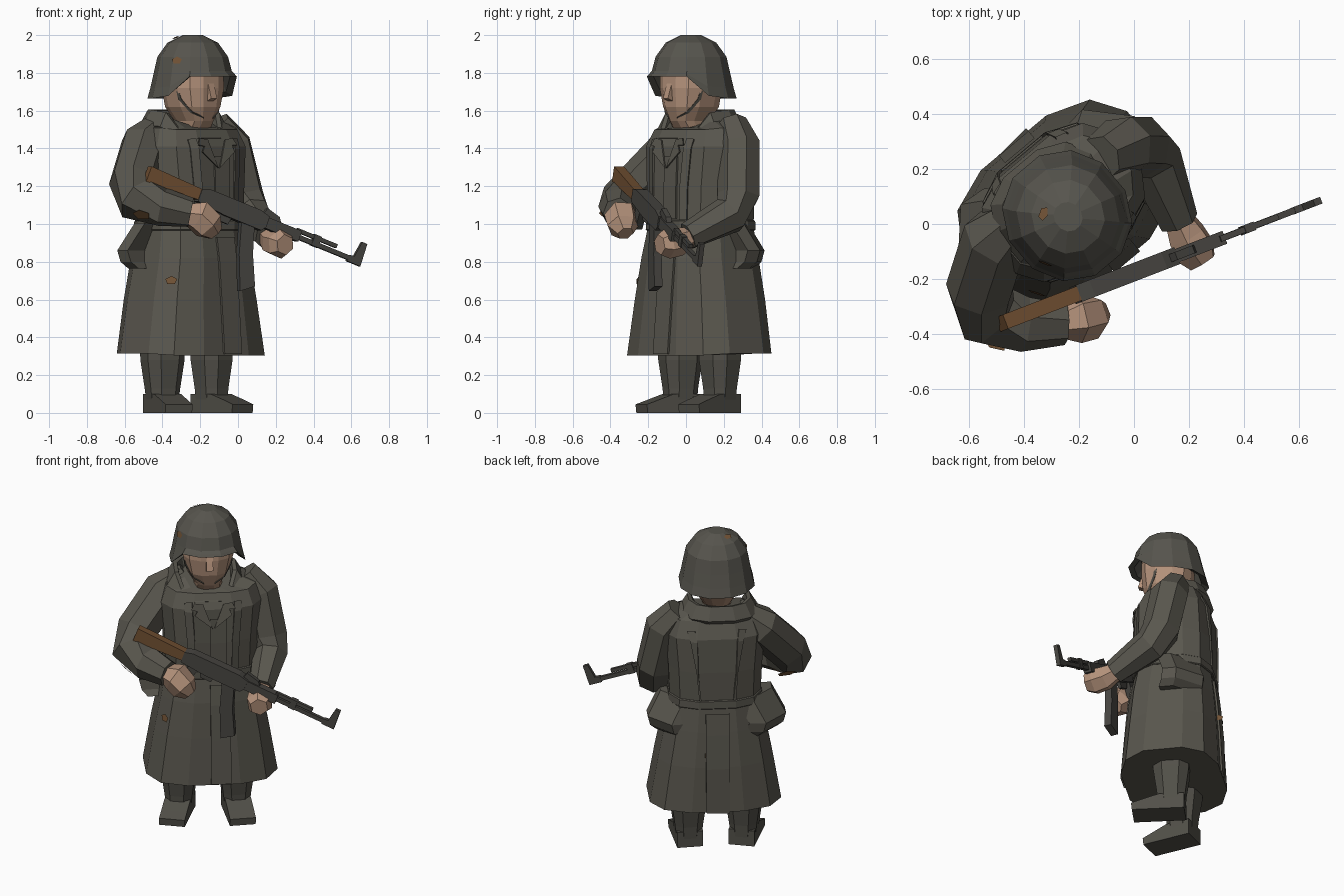
import bpy, bmesh, math
from mathutils import Vector, Matrix

if "Cube" in bpy.data.objects:
    bpy.data.objects.remove(bpy.data.objects["Cube"])


def mat(name, r, g, b):
    m = bpy.data.materials.new(name)
    m.diffuse_color = (r, g, b, 1)
    m.use_nodes = True
    m.node_tree.nodes["Principled BSDF"].inputs["Base Color"].default_value = m.diffuse_color
    return m


COAT = mat("coat_grey", .100, .094, .076)
TRIM = mat("dark_trim", .070, .066, .055)
HELM = mat("helmet_grey", .094, .090, .075)
STEEL = mat("gun_steel", .064, .061, .054)
WOOD = mat("wood", .165, .080, .032)
SKIN = mat("skin", .46, .29, .20)
SHADE = mat("skin_shade", .39, .245, .165)
DIRT = mat("dirt", .165, .085, .036)
BOOT = mat("boot_grey", .084, .080, .066)

# Body frame: the figure is turned 40 degrees about its own axis
BODY = Matrix.Translation((-.25, .07, 0)) @ Matrix.Rotation(math.radians(40), 4, 'Z')
HEAD = BODY @ Matrix.Translation((-.02, -.01, 0))
IDENT = Matrix.Identity(4)


def finish(name, bm, mats, M=IDENT):
    bm.transform(M)
    bmesh.ops.recalc_face_normals(bm, faces=bm.faces)
    me = bpy.data.meshes.new(name)
    bm.to_mesh(me)
    bm.free()
    for m in mats:
        me.materials.append(m)
    ob = bpy.data.objects.new(name, me)
    bpy.context.collection.objects.link(ob)
    return ob


def skin_rings(bm, rings, caps=True):
    n = len(rings[0])
    vs = [[bm.verts.new(p) for p in r] for r in rings]
    for a, b in zip(vs, vs[1:]):
        for i in range(n):
            bm.faces.new((a[i], a[(i + 1) % n], b[(i + 1) % n], b[i]))
    if caps:
        bm.faces.new(vs[0])
        bm.faces.new(vs[-1])


def loft(name, rows, m, M=BODY, n=12, power=.8, caps=True):
    """rows: z, half width, half depth, y centre, z shift at the front"""
    rings = []
    for z, a, b, cy, dz in rows:
        ring = []
        for i in range(n):
            t = (i + .5) * 2 * math.pi / n
            s, c = math.sin(t), math.cos(t)
            w = min(1, max(0, (c - .2) / .5))
            ring.append((a * math.copysign(abs(s) ** power, s),
                         cy - b * math.copysign(abs(c) ** power, c), z + dz * w))
        rings.append(ring)
    bm = bmesh.new()
    skin_rings(bm, rings, caps)
    return finish(name, bm, [m], M)


def tube(name, path, m, n=7):
    """path: x, y, z, radius"""
    pts = [Vector(p[:3]) for p in path]
    rings = []
    for i, p in enumerate(pts):
        d = (pts[min(i + 1, len(pts) - 1)] - pts[max(i - 1, 0)]).normalized()
        side = d.cross(Vector((.55, -.6, .3))).normalized()
        up = side.cross(d)
        rings.append([p + path[i][3] * (math.cos(k * math.tau / n) * side
                                        + math.sin(k * math.tau / n) * up) for k in range(n)])
    bm = bmesh.new()
    skin_rings(bm, rings)
    return finish(name, bm, [m])


def prism(name, pts, width, m, M, y=0):
    """side profile in x, z given thickness along y"""
    bm = bmesh.new()
    skin_rings(bm, [[(p, y + s * width / 2, q) for p, q in pts] for s in (-1, 1)])
    return finish(name, bm, [m], M)


def ribbon(name, pts, width, m, target, off=.006, side=Vector((1, 0, 0))):
    """flat strap laid on the target surface; points in the body frame"""
    bpy.context.view_layer.update()
    bm = bmesh.new()
    prev = None
    for p in pts:
        pair = []
        for s in (-1, 1):
            _, loc, nor, _ = target.closest_point_on_mesh(
                BODY @ (Vector(p) + side * s * width / 2))
            pair += [bm.verts.new(loc + nor * off), bm.verts.new(loc - nor * .01)]
        if prev:
            a, b = prev, pair
            for i, j in ((0, 2), (2, 3), (3, 1), (1, 0)):
                bm.faces.new((a[i], a[j], b[j], b[i]))
        prev = pair
    return finish(name, bm, [m])


def plate(name, pts, m, target, off=.012):
    """thin shaped plate laid on the target; points in the body frame"""
    bpy.context.view_layer.update()
    outer, inner = [], []
    for p in pts:
        _, loc, nor, _ = target.closest_point_on_mesh(BODY @ Vector(p))
        outer.append(loc + nor * off)
        inner.append(loc + nor * (off - .009))
    bm = bmesh.new()
    skin_rings(bm, [inner, outer])
    return finish(name, bm, [m])


def blotch(name, p, r, target, off=.005):
    """small dirt mark lying on the target, world point"""
    bpy.context.view_layer.update()
    _, loc, nor, _ = target.closest_point_on_mesh(Vector(p))
    q = nor.to_track_quat('Z', 'Y').to_matrix().to_4x4()
    bm = bmesh.new()
    bmesh.ops.create_circle(bm, cap_ends=True, radius=r, segments=5)
    finish(name, bm, [DIRT], Matrix.Translation(loc + nor * off) @ q @ Matrix.Diagonal((1, .7, 1, 1)))


# Long coat
coat = loft("coat", [(.315, .40, .30, 0, -.01), (.60, .35, .28, .005, 0), (.82, .305, .26, .005, 0),
                     (.98, .275, .235, .01, 0), (1.2, .285, .235, .01, 0), (1.41, .305, .225, .01, 0),
                     (1.51, .27, .18, .01, -.01), (1.56, .16, .14, .01, -.05)], COAT, power=.7)
loft("belt", [(.965, .280, .240, .01, 0), (.97, .285, .245, .01, 0),
              (1.015, .283, .243, .01, 0), (1.02, .277, .237, .01, 0)], COAT, power=.7)
loft("collar", [(1.52, .15, .14, 0, -.08), (1.60, .165, .16, .01, -.11), (1.605, .19, .18, .01, -.12),
                (1.525, .235, .21, .015, -.07), (1.50, .22, .19, .015, -.07)],
     COAT, BODY @ Matrix.Translation((-.03, 0, 0)))
ribbon("front_overlap", [(.04, -.4, z) for z in (.32, .6, .82, .96)], .12, COAT, coat, .012)
ribbon("chest_overlap", [(.03, -.3, z) for z in (1.03, 1.2, 1.36)], .10, COAT, coat, .01)
pleat = ribbon("back_pleat", [(0, .45, z) for z in (.32, .6, .82, .96)], .14, COAT, coat, .012)
for s, side, out in ((-1, "right", .02), (1, "left", 0)):
    plate(side + "_lapel", [(s * x, -.3, z) for x, z in
          ((.005, 1.30), (.11, 1.385), (.095, 1.42), (.16, 1.44), (.12, 1.50), (.06, 1.49))],
          COAT, coat, .02)
    ribbon(side + "_front_strap", [(s * .16, -.3, 1.02), (s * .165, -.3, 1.2),
                                   (s * .17, -.27, 1.4), (s * .16, -.22, 1.47)], .05, COAT, coat, .01)
    ribbon(side + "_back_strap", [(s * .12, .35, 1.02), (s * .14, .35, 1.2),
                                  (s * .16, .3, 1.4), (s * .16, .22, 1.47)], .05, COAT, coat, .01)
    # Hip bag wrapped round the back corner, widest below the middle
    bm = bmesh.new()
    skin_rings(bm, [[(s * (x + out - d), y + out - d * .6, z) for x, y in
                     ((.40, 0), (.40, .085), (.27, .225), (.17, .215), (.2, .02))]
                    for z, d in ((.765, .05), (.80, .015), (.86, 0), (1.005, .08))])
    finish(side + "_hip_bag", bm, [COAT], BODY)

# Sleeves and hands
sleeve = tube("right_sleeve", [(-.40, .04, 1.53, .075), (-.50, -.05, 1.42, .125), (-.56, -.24, 1.22, .125),
                               (-.53, -.33, 1.13, .125), (-.40, -.36, 1.09, .105), (-.25, -.36, 1.06, .08)], COAT)
# Dirty underside of the elbow
sleeve.data.materials.append(DIRT)
low = [f for f in sleeve.data.polygons if f.center.x < -.44]
min(low, key=lambda f: f.center.z).material_index = 1
blotch("elbow_front_mark", (-.52, -.47, 1.03), .055, sleeve, .007)
blotch("elbow_back_mark", (-.63, -.18, .98), .06, sleeve, .007)
tube("left_sleeve", [(-.12, .24, 1.53, .085), (-.04, .28, 1.42, .115), (.025, .28, 1.15, .115),
                     (.07, .235, 1.05, .105), (.16, .01, .935, .075)], COAT)
tube("right_hand", [(-.28, -.36, 1.06, .055), (-.21, -.345, 1.045, .09), (-.155, -.335, .99, .085),
                    (-.12, -.32, .95, .045)], SKIN, 6)
tube("left_hand", [(.15, .04, .94, .05), (.19, -.04, .905, .075), (.225, -.10, .895, .08),
                   (.25, -.14, .89, .055)], SKIN, 6)

# Head, darker on the jaw
head = loft("head", [(1.46, .09, .09, 0, 0), (1.545, .085, .11, -.04, 0), (1.62, .13, .145, -.03, 0),
                     (1.72, .155, .155, -.03, 0), (1.86, .15, .15, -.03, 0)], SKIN, HEAD)
head.data.materials.append(SHADE)
for f in head.data.polygons:
    f.material_index = int(f.center.z < 1.63)
prism("nose", [(.17, 1.77), (.192, 1.71), (.206, 1.665), (.17, 1.65)], .04, SKIN,
      HEAD @ Matrix.Rotation(math.radians(-90), 4, 'Z'))
for s, side in ((-1, "right"), (1, "left")):
    ribbon(side + "_chin_strap", [(s * .16 - .02, -.07, 1.78), (s * .145 - .02, -.10, 1.66),
                                  (s * .11 - .02, -.15, 1.58), (s * .04 - .02, -.2, 1.55)],
           .02, TRIM, head, .006, Vector((0, 1, 0)))

# Helmet, cut higher over the face
helmet = loft("helmet", [(1.80, .15, .16, -.03, .03), (1.69, .19, .20, -.03, .09), (1.665, .228, .24, -.025, .115),
                         (1.72, .214, .226, -.027, .075), (1.80, .200, .208, -.03, .01),
                         (1.885, .182, .188, -.03, 0), (1.96, .13, .134, -.03, 0), (2.0, .05, .055, -.03, 0)],
              HELM, HEAD, power=.95)

# Legs and boots
for side, x, y, ang, toe in (("right", -.40, -.03, -67, .22), ("left", -.14, .18, -45, .23)):
    F = Matrix.Translation((x, y, 0)) @ Matrix.Rotation(math.radians(ang), 4, 'Z')
    loft(side + "_leg", [(.05, .085, .08, 0, 0), (.13, .09, .09, 0, 0), (.28, .112, .112, 0, 0),
                         (.42, .115, .115, 0, 0)], BOOT, F, 8)
    prism(side + "_boot", [(-.08, 0), (toe, 0), (toe + .005, .045), (toe - .06, .068),
                           (.07, .10), (-.08, .10)], .155, BOOT, F)

# Rifle frame: x runs from the butt to the muzzle, z is up
u = Vector((1, .385, -.41)).normalized()
v = Vector((0, 0, 1)).cross(u).normalized()
w = u.cross(v)
GUN = Matrix((u, v, w)).transposed().to_4x4()
GUN.translation = (-.48, -.36, 1.268)


def bar(name, t0, t1, h0, h1, width, m=STEEL):
    prism(name, [(t0, h0), (t1, h0), (t1, h1), (t0, h1)], width, m, GUN)


prism("stock", [(0, -.045), (.32, -.03), (.32, .03), (0, .04)], .055, WOOD, GUN)
prism("receiver", [(.31, -.04), (.48, -.055), (.70, -.055), (.72, -.03), (.72, .03), (.66, .045),
                   (.36, .045), (.31, .03)], .065, STEEL, GUN)
bar("handguard", .70, .92, -.035, .025, .05)
bar("barrel", .9, 1.27, -.022, .003, .024)
bar("gas_tube", .9, 1.14, .012, .034, .022)
bar("gas_block", 1.0, 1.04, -.024, .038, .032)
prism("rear_sight", [(.68, .02), (.80, .02), (.78, .05), (.70, .07)], .03, STEEL, GUN)
prism("front_sight", [(1.22, -.03), (1.30, -.03), (1.295, .095), (1.265, .095), (1.25, .01), (1.22, .005)],
      .026, STEEL, GUN)
prism("pistol_grip", [(.37, -.03), (.43, -.03), (.39, -.17), (.33, -.15)], .04, STEEL, GUN)
prism("trigger_guard", [(.43, -.04), (.53, -.04), (.52, -.09), (.45, -.09)], .02, STEEL, GUN)
# Curved magazine hangs almost straight down
MAG = Matrix.Translation((.045, -.16, 0)) @ Matrix.Rotation(math.radians(21), 4, 'Z')
prism("magazine", [(-.035, 1.03), (.04, 1.03), (.028, .84), (.04, .67), (-.045, .645), (-.05, .84)],
      .045, STEEL, MAG)

# Dirt marks
blotch("helmet_top_mark", (-.335, .04, 2.0), .027, helmet)
blotch("helmet_front_mark", (-.33, -.16, 1.87), .03, helmet)
blotch("coat_mark", (-.37, -.30, .71), .035, coat, .009)
blotch("back_mark", (-.39, .35, .68), .028, pleat)
